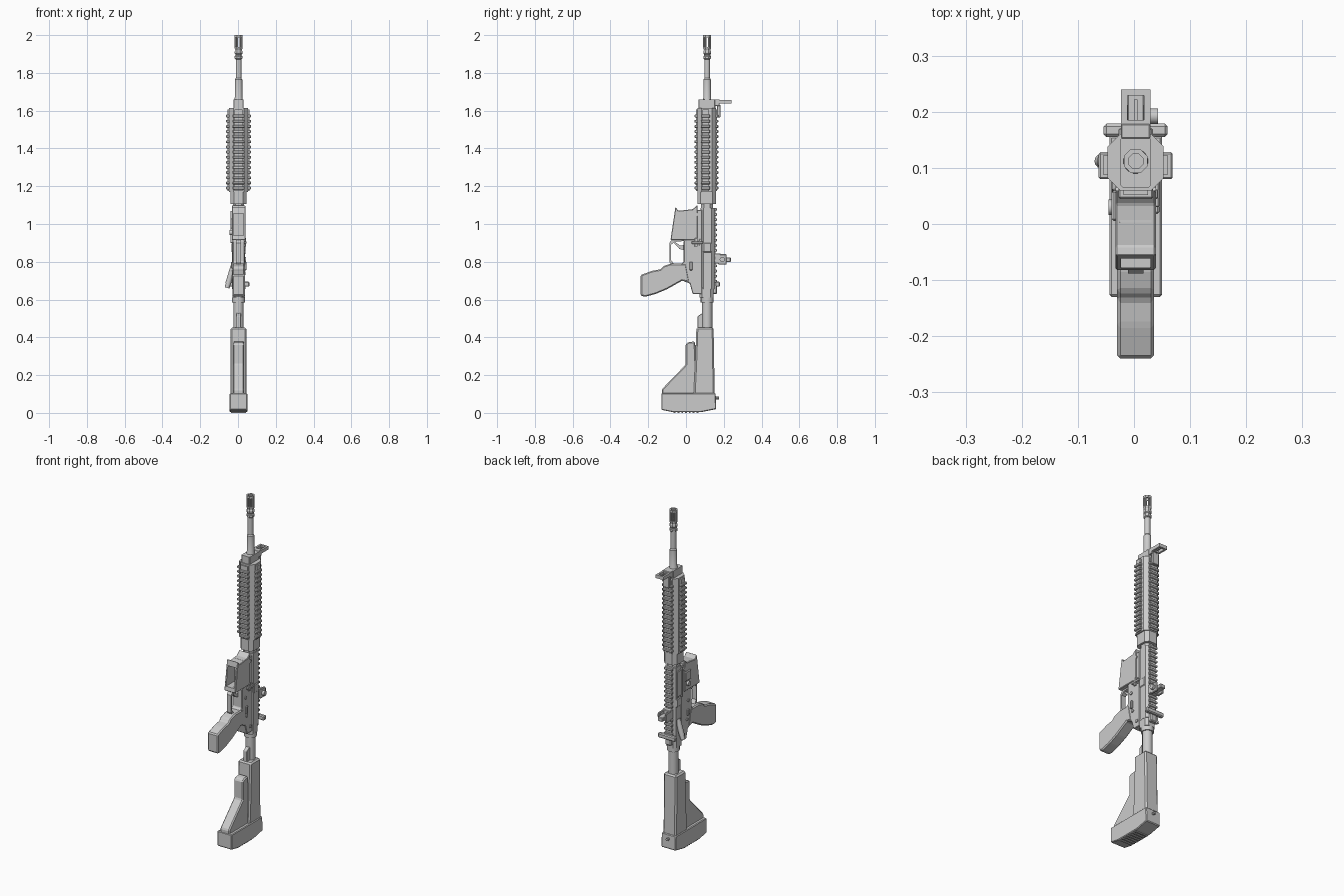
import bpy, bmesh, math
from mathutils import Vector, Matrix

if "Cube" in bpy.data.objects:
    bpy.data.objects.remove(bpy.data.objects["Cube"])

CX, CY = 0.003, 0.112          # bore axis
mat = bpy.data.materials.new("plain_grey")
mat.diffuse_color = (0.6, 0.6, 0.6, 1)
mat.use_nodes = True
mat.node_tree.nodes["Principled BSDF"].inputs["Base Color"].default_value = mat.diffuse_color


def finish(name, bm, bevel=0.0):
    bmesh.ops.recalc_face_normals(bm, faces=bm.faces)
    if bevel:
        bmesh.ops.bevel(bm, geom=bm.edges[:], offset=bevel, segments=1,
                        affect='EDGES', clamp_overlap=True)
    me = bpy.data.meshes.new(name)
    bm.to_mesh(me)
    bm.free()
    ob = bpy.data.objects.new(name, me)
    bpy.context.collection.objects.link(ob)
    me.materials.append(mat)
    return ob


def add_box(bm, x0, x1, y0, y1, z0, z1):
    m = Matrix.Translation(((x0 + x1) / 2 + CX, (y0 + y1) / 2, (z0 + z1) / 2)) @ \
        Matrix.Diagonal((x1 - x0, y1 - y0, z1 - z0, 1))
    bmesh.ops.create_cube(bm, size=1, matrix=m)


def boxes(name, items, bevel=0.0):
    bm = bmesh.new()
    for it in items:
        add_box(bm, *it)
    return finish(name, bm, bevel)


def extrude(name, pts, d, bevel=0.0):
    """Closed point loop pushed along vector d."""
    bm = bmesh.new()
    f = bm.faces.new([bm.verts.new(p) for p in pts])
    g = bmesh.ops.extrude_face_region(bm, geom=[f])
    bmesh.ops.translate(bm, vec=d, verts=[v for v in g['geom'] if isinstance(v, bmesh.types.BMVert)])
    return finish(name, bm, bevel)


def side(name, yz, w, bevel=0.0):
    """Side profile (y, z), half width w."""
    return extrude(name, [(CX - w, y, z) for y, z in yz], (2 * w, 0, 0), bevel)


def section(name, w, y0, y1, c, z0, z1):
    """Chamfered cross-section running along z."""
    xy = [(-w, y0 + c), (-w + c, y0), (w - c, y0), (w, y0 + c),
          (w, y1 - c), (w - c, y1), (-w + c, y1), (-w, y1 - c)]
    return extrude(name, [(CX + x, y, z0) for x, y in xy], (0, 0, z1 - z0))


def lathe(name, rz, n):
    """Closed (radius, z) outline turned round the bore axis."""
    bm = bmesh.new()
    rings = []
    for r, z in rz:
        rings.append([bm.verts.new((CX + r * math.cos(2 * math.pi * (i + .5) / n),
                                    CY + r * math.sin(2 * math.pi * (i + .5) / n), z)) for i in range(n)])
    for a, b in zip(rings, rings[1:]):
        for i in range(n):
            j = (i + 1) % n
            bm.faces.new((a[i], a[j], b[j], b[i]))
    bm.faces.new(rings[0])
    bm.faces.new(rings[-1])
    return finish(name, bm)


def rod(name, a, b, r, n=12, r2=None):
    bm = bmesh.new()
    a, b = Vector(a), Vector(b)
    m = Matrix.Translation((a + b) / 2) @ (b - a).to_track_quat('Z', 'Y').to_matrix().to_4x4()
    bmesh.ops.create_cone(bm, cap_ends=True, segments=n, radius1=r,
                          radius2=r if r2 is None else r2, depth=(b - a).length, matrix=m)
    return finish(name, bm)


def cut(ob, cutter):
    cutter.hide_render = True
    md = ob.modifiers.new("cut", 'BOOLEAN')
    md.object, md.solver = cutter, 'EXACT'
    bpy.context.view_layer.objects.active = ob
    bpy.ops.object.modifier_apply(modifier=md.name)
    bpy.data.objects.remove(cutter)


def smooth(*obs):
    bpy.ops.object.select_all(action='DESELECT')
    for o in obs:
        o.select_set(True)
    bpy.context.view_layer.objects.active = obs[0]
    bpy.ops.object.shade_smooth_by_angle(angle=math.radians(35))


# barrel and slotted muzzle tip
barrel = lathe("barrel", [(.022, 1.08), (.022, 1.665), (.02, 1.67), (.02, 1.765), (.015, 1.772), (.015, 1.89)], 16)
tip = lathe("muzzle_tip", [(.017, 1.872), (.022, 1.876), (.022, 1.888), (.018, 1.892), (.018, 1.898),
                           (.022, 1.902), (.022, 1.914), (.019, 1.918), (.019, 1.924), (.023, 1.93),
                           (.023, 2.0), (.014, 2.0), (.014, 1.92)], 8)
for k in range(4):
    t = k * math.pi / 4
    s = boxes("slot_cutter", [(-.05, .05, -.004, .004, 1.937, 1.987)])
    s.matrix_world = Matrix.Translation((CX, CY, 0)) @ Matrix.Rotation(t, 4, 'Z') @ Matrix.Translation((-CX, 0, 0))
    bpy.context.view_layer.update()
    cut(tip, s)

# gas block and folding front sight
section("gas_block", .027, .065, .155, .004, 1.6, 1.658)
boxes("front_sight_base", [(-.026, .026, .152, .178, 1.625, 1.66), (-.02, .02, .165, .182, 1.565, 1.63)], .002)
boxes("front_sight_frame", [(-.026, -.015, .175, .237, 1.637, 1.657), (.015, .026, .175, .237, 1.637, 1.657),
                            (-.026, .026, .229, .24, 1.637, 1.657), (-.026, .026, .172, .185, 1.637, 1.657),
                            (-.003, .003, .18, .222, 1.643, 1.651)])

# hand guard with four ribbed rails
section("handguard", .05, .06, .16, .022, 1.17, 1.615)
section("handguard_collar", .042, .06, .158, .018, 1.105, 1.175)
section("barrel_nut", .03, .08, .142, .014, 1.075, 1.11)
ribs = [1.183 + i * .0272 for i in range(15)]
boxes("rail_bases", [(-.058, .058, .088, .122, 1.175, 1.605), (-.022, .022, .052, .165, 1.175, 1.605)])
boxes("side_rail_ribs", [(s * .052 - .014, s * .052 + .014, .08, .128, z, z + .015) for z in ribs for s in (-1, 1)], .003)
boxes("lower_rail_ribs", [(-.031, .031, .045, .063, z, z + .015) for z in ribs], .003)
boxes("upper_rail_ribs", [(-.031, .031, .152, .171, z, z + .015) for z in ribs], .003)

# upper receiver with flat rail
section("upper_receiver", .034, .078, .15, .014, .655, 1.085)
boxes("receiver_rail", [(-.018, .018, .145, .157, .68, 1.08)])
boxes("receiver_rail_ribs", [(-.026, .026, .15, .163, .69 + i * .0272, .704 + i * .0272) for i in range(15)], .002)

# lower receiver
side("lower_receiver", [(.085, 1.075), (.0, 1.075), (.0, .92), (-.012, .91), (-.012, .80), (-.03, .785),
                        (-.02, .70), (.02, .685), (.035, .63), (.085, .63)], .031, .003)
section("rear_ring", .033, .072, .145, .014, .61, .665)
mag = side("magazine_well", [(.06, 1.1), (.035, 1.078), (-.04, 1.07), (-.056, 1.09), (-.082, .915), (.06, .915)], .036, .003)
cut(mag, boxes("well_cutter", [(-.026, .026, -.2, .05, .94, 1.055)]))

# trigger and guard
side("trigger_guard", [(-.07, .925), (-.088, .90), (-.088, .80), (-.075, .775), (-.01, .775), (-.01, .785),
                       (-.065, .79), (-.08, .81), (-.08, .89), (-.06, .905), (-.01, .91), (-.01, .925)], .014)
side("trigger", [(-.005, .89), (-.03, .885), (-.058, .905), (-.062, .897), (-.035, .868), (-.005, .86)], .007)

# pistol grip
side("grip", [(-.24, .73), (-.18, .752), (-.135, .76), (-.12, .777), (-.08, .79), (0, .79), (.02, .69),
              (-.02, .70), (-.1, .655), (-.16, .63), (-.215, .615), (-.24, .62)], .033, .006)

# controls on the two flanks
boxes("bolt_catch", [(.03, .04, .045, .062, .88, .925), (.03, .042, .03, .09, .895, .908),
                     (.03, .038, .07, .078, .885, .92)], .002)
boxes("selector", [(.03, .042, .018, .034, .755, .80), (-.04, -.03, .018, .034, .765, .80)], .003)
pins = [rod("receiver_pin", (CX - .036, y, z), (CX + .036, y, z), .009, 10)
        for y, z in ((.065, .665), (.02, .85), (.06, 1.05), (.03, .74))]
boxes("ejection_cover", [(-.04, -.03, .092, .132, .91, 1.06), (-.044, -.03, .085, .094, .90, 1.07)], .002)
side("case_deflector", [(.09, .9), (.135, .9), (.135, .85), (.09, .85)], .038, .004)
rel = rod("magazine_release", (CX - .048, .03, .955), (CX - .03, .03, .955), .014)
boxes("release_fence", [(-.043, -.03, .005, .06, .975, 1.03)], .004)
fa = rod("forward_assist", (CX - .028, CY, .775), (CX - .055, CY, .685), .015)
fab = rod("forward_assist_button", (CX - .053, CY, .69), (CX - .061, CY, .662), .013)

# charging handle and rear sight
boxes("charging_handle", [(-.02, .02, .14, .165, .63, .70), (-.057, .057, .155, .179, .668, .695)], .005)
boxes("rear_sight", [(-.026, .026, .15, .182, .79, .845), (-.026, -.014, .17, .215, .785, .84),
                     (.014, .026, .17, .215, .785, .84), (-.016, .016, .175, .237, .798, .822)], .003)
knob = rod("rear_sight_knob", (CX + .024, .192, .812), (CX + .04, .192, .812), .014)

# buffer tube and sliding stock
tube = rod("buffer_tube", (CX, CY, .3), (CX, CY, .63), .027, 16)
ring = rod("tube_nut", (CX, CY, .585), (CX, CY, .612), .034, 16)
side("tube_rib", [(.062, .44), (.062, .512), (.09, .53), (.09, .44)], .012, .002)
stock = side("stock_body", [(.055, .452), (.048, .25), (.04, .09), (.152, .09), (.146, .452)], .042, .008)
side("stock_fin", [(-.002, .365), (.015, .375), (.048, .378), (.06, .09), (-.128, .09), (-.128, .125), (-.002, .255)],
     .03, .006)
boxes("stock_lever", [(-.018, .018, .035, .06, .14, .36)], .003)
side("butt_pad", [(-.13, .104), (.157, .104), (.16, .02), (.08, .004), (-.07, .004), (-.13, .016)], .047, .004)
boxes("butt_grooves", [(-.04, .04, -.065 + i * .02, -.055 + i * .02, 0, .012) for i in range(7)])
sl = rod("sling_stud", (CX, .155, .078), (CX, .174, .078), .008, 10)

smooth(barrel, rel, fa, fab, knob, tube, ring, sl, *pins)
